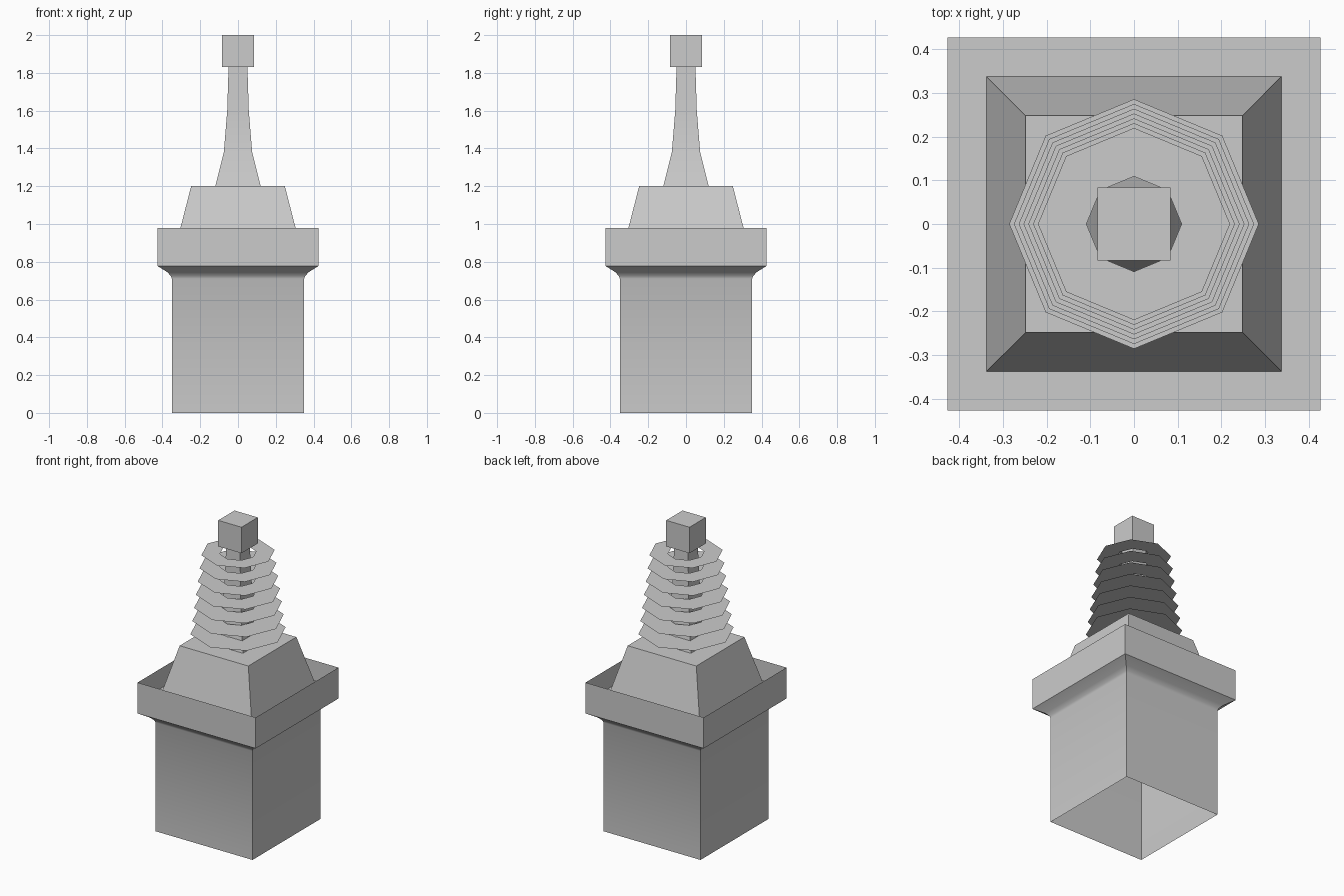
import bpy, bmesh
from math import radians, sin, cos, pi

if "Cube" in bpy.data.objects:
    bpy.data.objects.remove(bpy.data.objects["Cube"])


def finish(bm, name, smooth=False):
    me = bpy.data.meshes.new(name)
    bm.to_mesh(me)
    bm.free()
    if smooth:
        me.shade_smooth()
        me.set_sharp_from_angle(angle=radians(40))
    ob = bpy.data.objects.new(name, me)
    bpy.context.collection.objects.link(ob)
    return ob


def square_loft(name, profile, cap_bottom=False, cap_top=False, smooth=False):
    """Stack square sections given as (half width, z)."""
    bm = bmesh.new()
    loops = [[bm.verts.new((sx * h, sy * h, z))
              for sx, sy in ((-1, -1), (1, -1), (1, 1), (-1, 1))]
             for h, z in profile]
    for a, b in zip(loops, loops[1:]):
        for i in range(4):
            j = (i + 1) % 4
            bm.faces.new((a[i], a[j], b[j], b[i]))
    if cap_bottom:
        bm.faces.new(loops[0][::-1])
    if cap_top:
        bm.faces.new(loops[-1])
    return finish(bm, name, smooth)


def octagon_ring(name, inner, outer, z):
    """Flat eight-sided plate with an eight-sided hole."""
    bm = bmesh.new()
    loops = [[bm.verts.new((r * cos(k * pi / 4), r * sin(k * pi / 4), z))
              for k in range(8)] for r in (inner, outer)]
    for k in range(8):
        n = (k + 1) % 8
        bm.faces.new((loops[0][k], loops[1][k], loops[1][n], loops[0][n]))
    return finish(bm, name)


# Thin open-bottomed pedestal with coved flare and raised rim
square_loft("pedestal", [(0.35, 0), (0.35, 0.71), (0.356, 0.725), (0.374, 0.745),
                         (0.427, 0.778), (0.427, 0.98)], smooth=True)

# Sunken floor inside the rim and the tapered base rising from it
square_loft("tray_and_tapered_base", [(0.427, 0.85), (0.338, 0.85), (0.248, 1.2)],
            cap_top=True)

# Square tapering spindle
square_loft("spindle", [(0.12, 1.2), (0.075, 1.38), (0.057, 1.6), (0.05, 1.83)],
            smooth=True)

# Stack of flat octagonal plates, shrinking upward
COUNT = 7
for i in range(COUNT):
    t = i / (COUNT - 1)
    octagon_ring(f"plate_{i + 1}", 0.109, 0.286 - 0.066 * t, 1.27 + 0.51 * t)

# Cube on top
square_loft("top_block", [(0.084, 1.83), (0.084, 2.0)], cap_bottom=True, cap_top=True)
